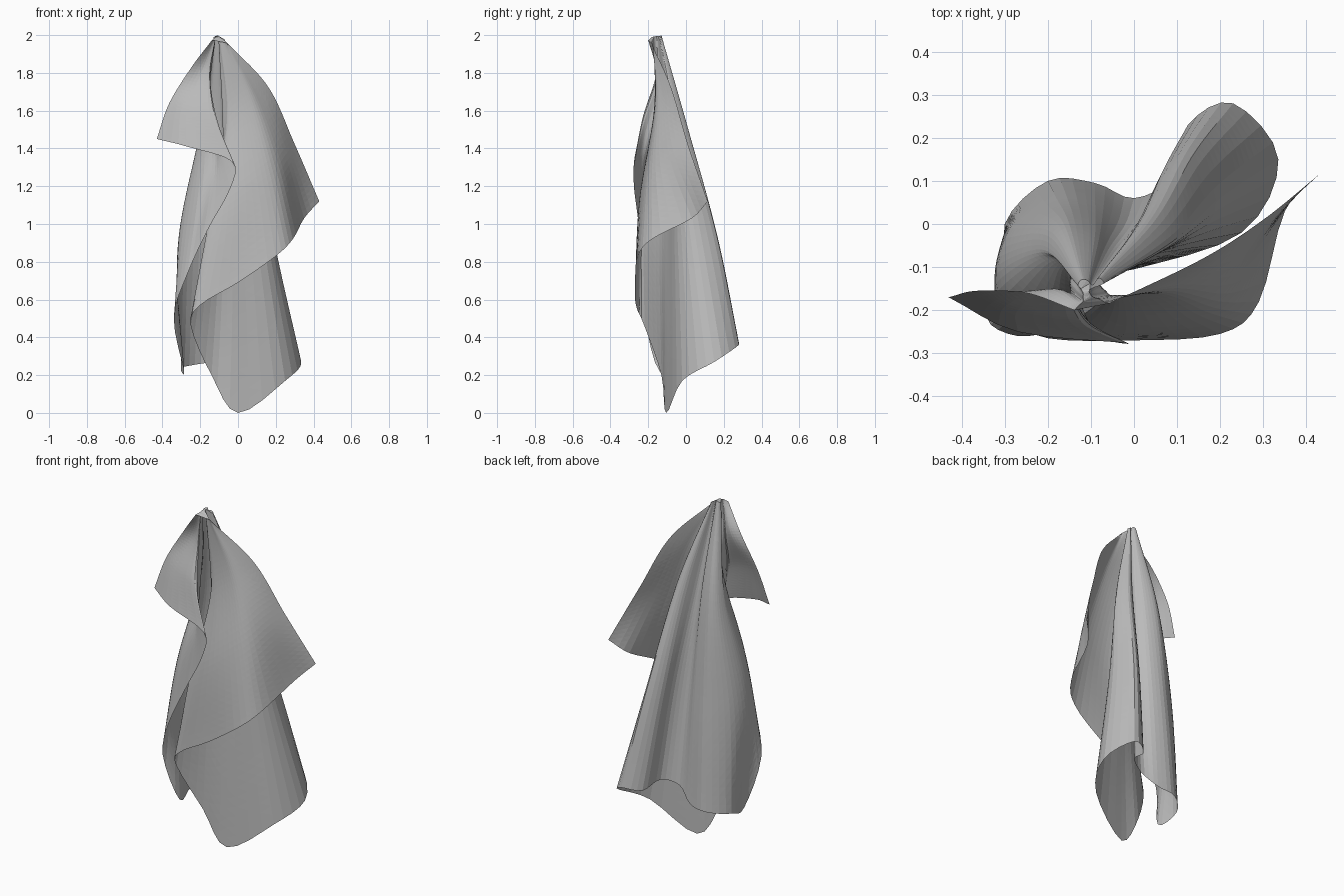
import bpy
import bmesh
from mathutils import Vector

# Remove the default cube only
cube = bpy.data.objects.get("Cube")
if cube:
    bpy.data.objects.remove(cube, do_unlink=True)

# Free hem of the hanging cloth (hundredths): left flap tip, left corner,
# wavy back hem, lowest corner, front hem, right flap tip
HEM = [
    (-43, -17, 145), (-27, -25, 141), (-3, -27.5, 133), (-4, -27.5, 119), (-16, -25, 97),
    (-27, -26, 73), (-34, -22, 50), (-28.5, -14, 22), (-30, 0, 24), (-20, 10, 26),
    (-9, 9.5, 28), (0, 6, 35), (9, 11, 38), (12.5, 23, 35), (23, 28, 36),
    (33.5, 15, 27), (25, -2, 17), (0, -10.5, 0), (-14, -13, 20), (-25, -22, 46),
    (-20, -26.5, 57), (0, -27, 69), (20, -25.5, 83), (29, -18, 92), (35, 3, 103),
    (43, 11.5, 112),
]
# Plan position of each fold in the upper and lower part of the cloth
UPPER = [
    (-25, -16), (-19, -15), (-15, -16), (-15, -14), (-15, -12),
    (-17, -10), (-19, -8), (-21, -6), (-19, -2), (-15, 0),
    (-9, -2), (-6, -6), (-3, -6), (1, 0), (5, 1),
    (9, -4), (5, -7), (-4, -10), (-8, -13), (-6.5, -16),
    (-5, -17), (-2, -17), (4, -16.5), (8, -15.5), (11, -12.5),
    (16, -8),
]
LOWER = [
    (-36.5, -15.5), (-27, -20), (-12, -23), (-11, -22), (-12, -22),
    (-21, -22), (-29.5, -16), (-32, -10), (-28, -1), (-18, 6),
    (-9, 5), (-2, 0), (4, 4), (7, 13), (14, 16.5),
    (20, 6), (15, -4), (0, -10), (-10, -14), (-16, -22),
    (-10, -24.5), (1, -24.5), (13, -22), (20, -18), (25, -9),
    (30, 1),
]
HOOK = Vector((-0.11, -0.16, 1.985))
STEPS = 4    # subdivisions between neighbouring folds
ROWS = 12    # subdivisions between the levels of each fold


def spline(points, steps):
    """Smooth curve passing through all the points."""
    pts = [2 * points[0] - points[1]] + points + [2 * points[-1] - points[-2]]
    out = []
    for a, b, c, d in zip(pts, pts[1:], pts[2:], pts[3:]):
        for i in range(steps):
            t = i / steps
            out.append(b + 0.5 * t * ((c - a) + t * ((2 * a - 5 * b + 4 * c - d)
                                                     + t * (3 * (b - c) + d - a))))
    return out + [points[-1]]


def level(plan, drop):
    """Fold points placed at a fraction of the way down to the hem."""
    return [Vector((x / 100, y / 100, HOOK.z + (h.z - HOOK.z) * drop))
            for (x, y), h in zip(plan, hem)]


hem = [Vector(p) / 100 for p in HEM]
upper = level(UPPER, 0.3)
lower = level(LOWER, 0.65)

# Gathered top: a small bunch around the hook point, its free edges flared forward
top = []
for k, u in enumerate(upper):
    spread = (u - HOOK) * 0.2
    flare = abs(2 * k / (len(upper) - 1) - 1) ** 4
    top.append(HOOK + Vector((spread.x, spread.y - 0.04 * flare,
                              0.015 - abs(spread.x) * 0.6 - 0.01 * flare)))

# Cloth surface: one column of vertices per fold line
bm = bmesh.new()
columns = []
for fold in zip(*(spline(ring, STEPS) for ring in (top, upper, lower, hem))):
    columns.append([bm.verts.new(p) for p in spline(list(fold), ROWS)])
for left, right in zip(columns, columns[1:]):
    for i in range(len(left) - 1):
        bm.faces.new((left[i], left[i + 1], right[i + 1], right[i]))
# Close the gathered top
bm.faces.new([c[0] for c in columns])
bmesh.ops.triangulate(bm, faces=bm.faces[:])

mesh = bpy.data.meshes.new("hanging_cloth")
bm.to_mesh(mesh)
bm.free()
cloth = bpy.data.objects.new("hanging_cloth", mesh)
bpy.context.collection.objects.link(cloth)

# Plain grey fabric
grey = bpy.data.materials.new("grey_fabric")
grey.use_nodes = True
color = (0.5, 0.5, 0.5, 1)
grey.diffuse_color = color
grey.node_tree.nodes["Principled BSDF"].inputs["Base Color"].default_value = color
mesh.materials.append(grey)
